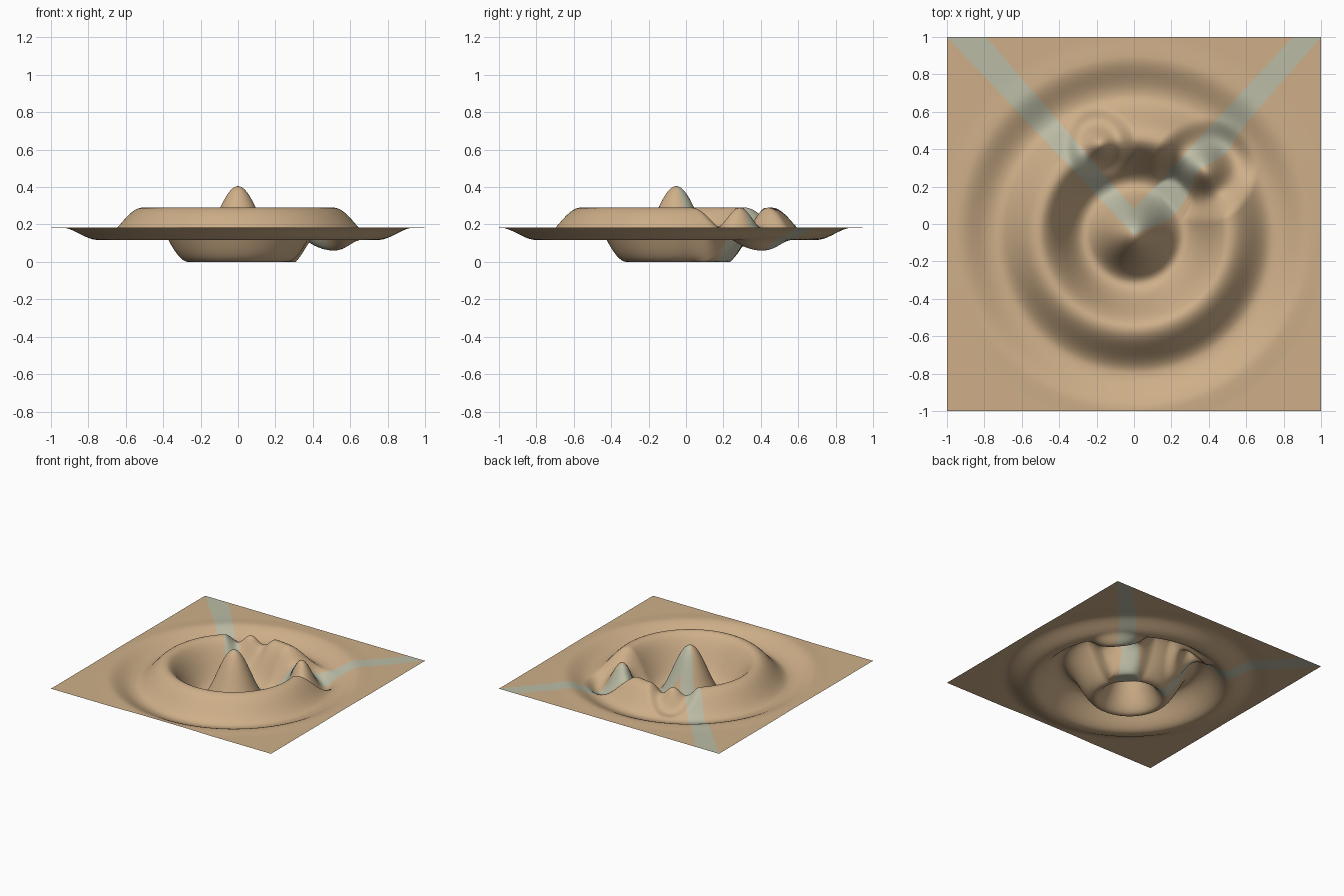
import bpy, bmesh, math

if "Cube" in bpy.data.objects:
    bpy.data.objects.remove(bpy.data.objects["Cube"])

BASE = 0.18
# radial crater profile: (distance from centre, height) at each crest and trough
RINGS = [(0, .405), (.265, 0), (.51, .29), (.745, .117), (.95, .184), (1.06, BASE)]
# smaller dents on the rim: x, y, radius, depth (each leaves a peak in its middle)
DENTS = [(.375, .285, .285, .1), (-.185, .43, .2, .065)]


def height(x, y):
    r = math.hypot(x, y + .052)
    z = BASE
    for (r0, z0), (r1, z1) in zip(RINGS, RINGS[1:]):
        if r0 <= r < r1:
            z = z0 + (z1 - z0) * (1 - math.cos(math.pi * (r - r0) / (r1 - r0))) / 2
    for cx, cy, rad, depth in DENTS:
        d = math.hypot(x - cx, y - cy)
        if d < rad:
            z -= depth * math.sin(math.pi * d / rad) ** 2
    return max(z, 0)


def along(points, x):
    for (x0, y0), (x1, y1) in zip(points, points[1:]):
        if x0 <= x <= x1 + 1e-6:
            return y0 + (y1 - y0) * (x - x0) / (x1 - x0)
    return points[-1][1]


# the two banks of the V-shaped stream, seen from above
LOWER = [(-1, 1), (-.4, .365), (0, -.06), (.08, -.02), (.15, .005), (.2, .035), (.25, .09),
         (.29, .16), (.32, .24), (.36, .3), (.42, .33), (.47, .36), (.51, .4),
         (.55, .47), (.6, .54), (1, 1)]
UPPER = [(-1, 1), (-.79, 1), (0, .08), (.85, 1), (1, 1)]


def material(name, colour):
    m = bpy.data.materials.new(name)
    m.diffuse_color = (*colour, 1)
    m.use_nodes = True
    m.node_tree.nodes["Principled BSDF"].inputs["Base Color"].default_value = m.diffuse_color
    return m


def patch(name, low, high, x0, x1, rows, mat):
    """Surface between two bank lines, lifted to the terrain height."""
    bm = bmesh.new()
    cols = round((x1 - x0) / .01)
    grid = []
    for i in range(cols + 1):
        x = x0 + (x1 - x0) * i / cols
        a, b = low(x), high(x)
        col = []
        for j in range(rows + 1):
            y = a + (b - a) * j / rows
            col.append(bm.verts.new((x, y, height(x, y))))
        grid.append(col)
    for p, q in zip(grid, grid[1:]):
        for j in range(rows):
            bm.faces.new((p[j], q[j], q[j + 1], p[j + 1]))
    bmesh.ops.remove_doubles(bm, verts=bm.verts, dist=1e-5)
    for f in bm.faces:
        f.smooth = True
    me = bpy.data.meshes.new(name)
    bm.to_mesh(me)
    bm.free()
    me.materials.append(mat)
    bpy.context.collection.objects.link(bpy.data.objects.new(name, me))


sand = material("sand", (.62, .43, .25))
water = material("pale_green", (.5, .5, .38))

# ground in front of the stream, the stream, and the wedge behind it
patch("ground_front", lambda x: -1, lambda x: along(LOWER, x), -1, 1, 160, sand)
patch("stream", lambda x: along(LOWER, x), lambda x: along(UPPER, x), -1, 1, 24, water)
patch("ground_back", lambda x: along(UPPER, x), lambda x: 1, -.79, .85, 90, sand)
